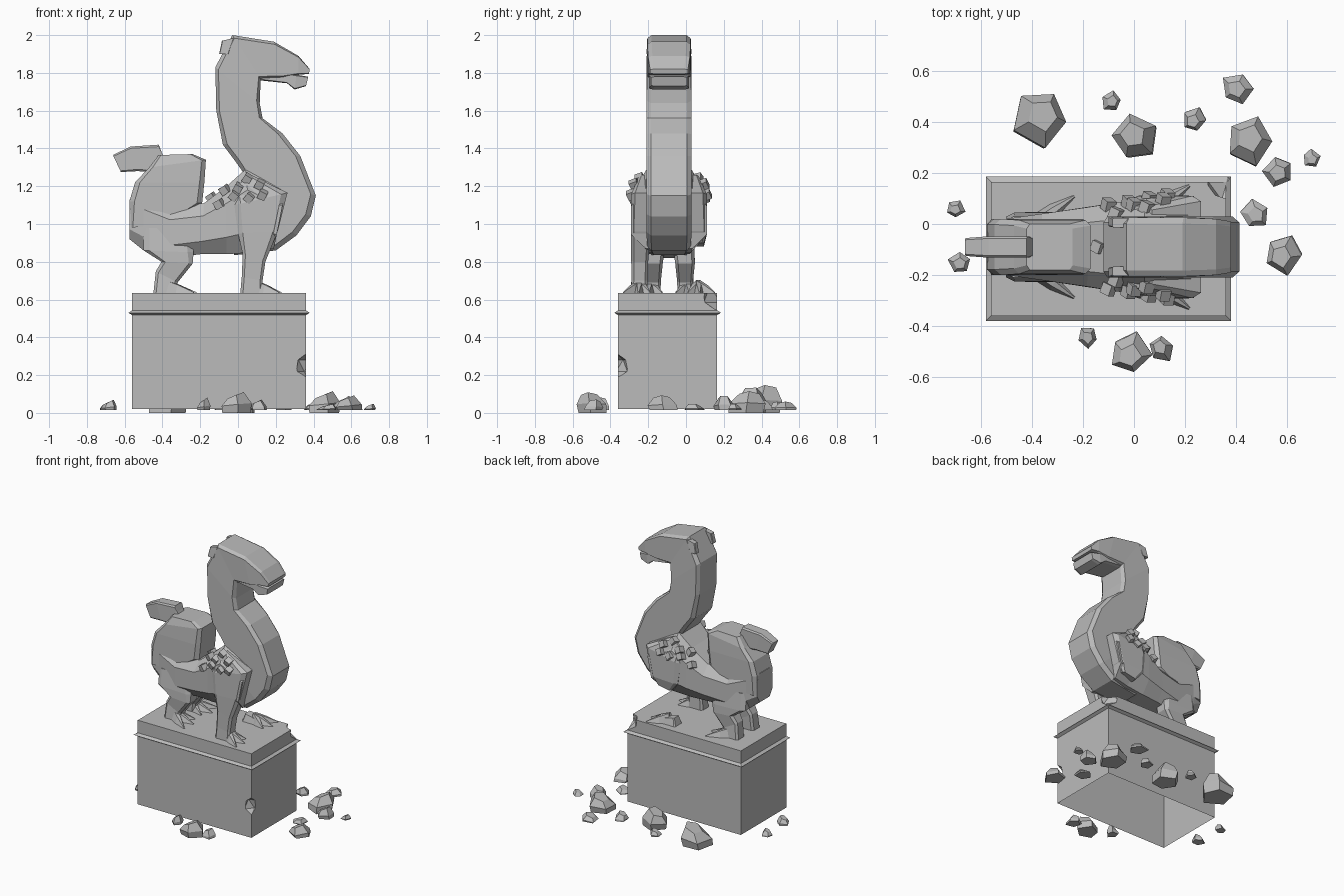
import bpy, bmesh, math, random
from mathutils import Vector, Matrix

random.seed(4)
if "Cube" in bpy.data.objects:
    bpy.data.objects.remove(bpy.data.objects["Cube"])

MID = -0.09  # the statue's own mirror plane in y

stone = bpy.data.materials.new("grey_stone")
stone.use_nodes = True
stone.diffuse_color = (0.5, 0.5, 0.5, 1)
bsdf = stone.node_tree.nodes["Principled BSDF"]
bsdf.inputs["Base Color"].default_value = stone.diffuse_color
bsdf.inputs["Roughness"].default_value = 0.9


def finish(bm, name):
    bmesh.ops.recalc_face_normals(bm, faces=bm.faces)
    mesh = bpy.data.meshes.new(name)
    bm.to_mesh(mesh)
    bm.free()
    mesh.materials.append(stone)
    obj = bpy.data.objects.new(name, mesh)
    bpy.context.collection.objects.link(obj)
    return obj


def skin(bm, rings):
    """Join rings of points into a closed tube."""
    rings = [[bm.verts.new(p) for p in ring] for ring in rings]
    n = len(rings[0])
    for r, s in zip(rings, rings[1:]):
        for i in range(n):
            j = (i + 1) % n
            bm.faces.new((r[i], r[j], s[j], s[i]))
    bm.faces.new(rings[0])
    bm.faces.new(rings[-1])


def loft(name, stations, side=1, cut=0.07, keep=0.8):
    """Each station: ax, az, bx, bz, y offset, half width; corners chamfered."""
    bm = bmesh.new()
    rings = []
    for ax, az, bx, bz, dy, w in stations:
        a, b = Vector((ax, 0, az)), Vector((bx, 0, bz))
        shape = [(0, -keep), (cut, -1), (1 - cut, -1), (1, -keep),
                 (1, keep), (1 - cut, 1), (cut, 1), (0, keep)]
        rings.append([a.lerp(b, t) + Vector((0, MID + side * (dy + k * w), 0))
                      for t, k in shape])
    skin(bm, rings)
    return finish(bm, name)


# Plinth with a thin sharp rim, chipped and open underneath
bm = bmesh.new()
rings = []
for off, z in [(0, .02), (0, .518), (.02, .53), (0, .543), (0, .635)]:
    x0, x1, y0, y1 = -.56 - off, .36 + off, -.36 - off, .165 + off
    rings.append([(x0, y0, z), (x1, y0, z), (x1, y1, z), (x0, y1, z)])
skin(bm, rings)
plinth = finish(bm, "plinth")

for loc, size in [((.37, -.37, .25), .07), ((.37, .18, .63), .1)]:
    bm = bmesh.new()
    bmesh.ops.create_icosphere(bm, subdivisions=1, radius=size,
                               matrix=Matrix.Translation(loc))
    cutter = finish(bm, "chip_cutter")
    cutter.hide_render = True
    mod = plinth.modifiers.new("chip", 'BOOLEAN')
    mod.operation, mod.object = 'DIFFERENCE', cutter
    bpy.context.view_layer.objects.active = plinth
    bpy.ops.object.modifier_apply(modifier=mod.name)
    bpy.data.objects.remove(cutter)

bm = bmesh.new()
bm.from_mesh(plinth.data)
under = [f for f in bm.faces if f.normal.z < -.99 and f.calc_center_median().z < .03]
bmesh.ops.delete(bm, geom=under, context='FACES')
bm.to_mesh(plinth.data)
bm.free()

# Torso widening towards the shoulders
loft("torso", [
    (-.575, 1.13, -.575, .92, 0, .09),
    (-.5, 1.15, -.5, .86, 0, .11),
    (-.36, 1.09, -.36, .82, 0, .13),
    (-.18, 1.11, -.2, .84, 0, .155),
    (-.06, 1.2, -.06, .84, 0, .175),
    (.04, 1.29, .08, .85, 0, .19),
    (.25, 1.17, .19, .87, 0, .2)], cut=.25, keep=.62)

# Chest, S-shaped neck and upper head
loft("neck_and_head", [
    (-.1, 1.1, -.02, .835, 0, .1),
    (0, 1.15, .2, .86, 0, .115),
    (0, 1.2, .31, .94, 0, .12),
    (.01, 1.22, .385, 1.04, 0, .12),
    (.03, 1.27, .412, 1.15, 0, .12),
    (-.02, 1.34, .33, 1.36, 0, .12),
    (-.08, 1.42, .235, 1.48, 0, .12),
    (-.115, 1.6, .13, 1.56, 0, .12),
    (-.12, 1.83, .115, 1.64, 0, .12),
    (-.03, 2, .12, 1.765, 0, .115),
    (.19, 1.965, .24, 1.77, 0, .115),
    (.32, 1.89, .32, 1.79, 0, .11),
    (.38, 1.82, .375, 1.795, 0, .1)])
loft("lower_jaw", [
    (.1, 1.85, .12, 1.76, 0, .1),
    (.24, 1.8, .26, 1.745, 0, .105),
    (.31, 1.79, .3, 1.712, 0, .105),
    (.372, 1.78, .36, 1.73, 0, .095)])

# Raised tail block and the curled tip on it
loft("tail", [
    (-.57, .98, -.38, 1, 0, .11),
    (-.575, 1.12, -.19, 1.11, 0, .11),
    (-.545, 1.22, -.178, 1.22, 0, .11),
    (-.47, 1.3, -.17, 1.34, 0, .105),
    (-.42, 1.365, -.24, 1.37, 0, .09)])
loft("tail_tip", [
    (-.662, 1.365, -.62, 1.275, 0, .035),
    (-.57, 1.41, -.53, 1.28, 0, .042),
    (-.42, 1.42, -.4, 1.27, 0, .042),
    (-.405, 1.38, -.35, 1.27, 0, .035)])


def toes(name, x, dy, side, length):
    """Claws fanning out from the foot."""
    for i, (angle, reach) in enumerate([(-28, .85), (3, 1), (34, 1.1)]):
        a = math.radians(angle)
        rings = []
        for f, w, h in [(0, .03, .07), (.45, .028, .045), (1, .006, .006)]:
            c = Vector((x + f * reach * length * math.cos(a),
                        MID + side * (dy + f * reach * length * math.sin(a)), .633))
            across = Vector((-side * math.sin(a), math.cos(a), 0)) * w
            rings.append([c - across, c + across,
                          c + across * .4 + Vector((0, 0, h)),
                          c - across * .4 + Vector((0, 0, h))])
        bm = bmesh.new()
        skin(bm, rings)
        finish(bm, f"{name}_toe_{i + 1}")


FRONT_LEG = [
    (-.01, 1.2, .07, 1.26, .11, .05),
    (-.02, 1.1, .262, 1.165, .13, .07),
    (0, .95, .21, .96, .15, .052),
    (.025, .84, .145, .8, .155, .045),
    (.02, .72, .13, .7, .157, .042),
    (.012, .632, .13, .632, .157, .045)]
HIND_LEG = [
    (-.5, .98, -.25, .98, .06, .06),
    (-.5, .86, -.235, .85, .08, .055),
    (-.405, .8, -.24, .79, .085, .052),
    (-.435, .75, -.32, .69, .085, .042),
    (-.448, .632, -.33, .632, .09, .045)]

for label, side in (("right", -1), ("left", 1)):
    # The left foreleg is broken off, leaving a stump and a foot
    whole = side < 0
    leg = FRONT_LEG if whole else FRONT_LEG[:3] + [(.06, .88, .17, .9, .15, .035)]
    loft(f"{label}_front_leg", leg, side, cut=.12, keep=.7)
    if not whole:
        loft("broken_ankle", [(.03, .69, .12, .67, .157, .03),
                              (.012, .632, .14, .632, .157, .045)], side)
    toes(f"{label}_front_foot", .09, .155, side, .14)
    loft(f"{label}_hind_leg", HIND_LEG, side, cut=.12, keep=.7)
    toes(f"{label}_hind_foot", -.38, .1, side, .16)
    # Broken ear stump
    loft(f"{label}_ear", [(-.1, 1.9, -.05, 1.9, .1, .02),
                          (-.085, 1.97, -.02, 1.985, .095, .018)], side)


def stud(name, x, y, z, size=.043):
    bm = bmesh.new()
    bmesh.ops.create_cube(bm, size=size)
    turn = Matrix.Rotation(random.uniform(.4, 1.1), 4, 'Y') @ Matrix.Rotation(.4, 4, 'X')
    bm.transform(Matrix.Translation((x, y, z)) @ turn)
    finish(bm, name)


# Square studs scattered over the shoulders, one on the spine
for side in (-1, 1):
    for x, z, dy in [(.05, 1.24, .155), (.115, 1.21, .185), (.06, 1.14, .19),
                     (0, 1.19, .165), (.13, 1.155, .2), (-.02, 1.15, .175),
                     (-.1, 1.105, .165), (-.07, 1.18, .13)]:
        stud("shoulder_stud", x, MID + side * dy, z)
stud("spine_stud", -.14, MID, 1.14)

# Rubble: x, y, radius, height
ROCKS = [
    (-.37, .41, .115, .13), (.01, .33, .095, .12), (-.09, .48, .04, .05),
    (.24, .41, .05, .06), (.41, .53, .065, .05), (.45, .32, .1, .1),
    (.57, .21, .065, .08), (.69, .26, .035, .04), (.47, .04, .055, .04),
    (.59, -.11, .08, .08), (-.7, .06, .038, .05), (-.68, -.15, .05, .06),
    (-.18, -.44, .042, .07), (-.02, -.5, .085, .095), (.11, -.49, .055, .06)]
for x, y, r, h in ROCKS:
    start = random.uniform(0, 6)
    spread = [random.uniform(.8, 1.12) for _ in range(5)]
    lean = Vector((random.uniform(-.2, .2) * r, random.uniform(-.2, .2) * r, 0))
    rings = []
    for f, scale in [(0, .95), (.45, 1), (1, .55)]:
        ring = []
        for i, s in enumerate(spread):
            a = start + i * math.tau / 5
            tilt = f * .2 * h * math.cos(a) - .1 * h * f
            ring.append(Vector((x + r * s * scale * math.cos(a),
                                y + r * s * scale * math.sin(a),
                                .005 + f * h + tilt)) + lean * f)
        rings.append(ring)
    for p in rings[0]:
        p.z = 0 if h > .09 else .015
    bm = bmesh.new()
    skin(bm, rings)
    finish(bm, "rubble_rock")
